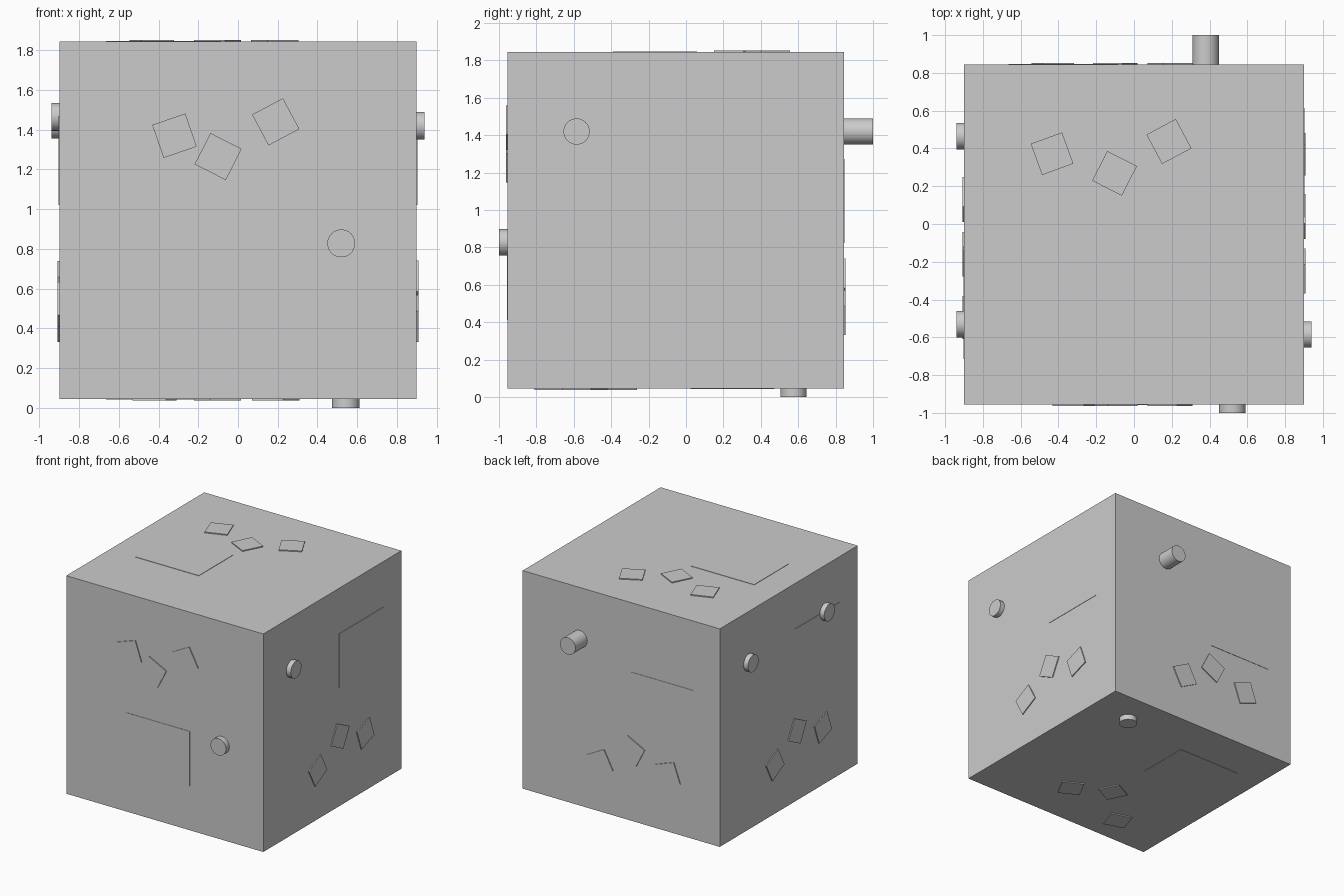
import bpy, math
from mathutils import Vector, Matrix

if "Cube" in bpy.data.objects:
    bpy.data.objects.remove(bpy.data.objects["Cube"])

X, Y, Z = Vector((1, 0, 0)), Vector((0, 1, 0)), Vector((0, 0, 1))


def frame(u, v, n, d):
    """Matrix of a cube side: u right, v up, n outward, d distance of the side."""
    m = Matrix((u, v, n)).transposed().to_4x4()
    m.translation = n * d
    return m


def box(name, side, u, v, w, h, t, angle=0):
    """Thin plate lying on a side, sunk slightly below its surface."""
    sink = 0.01
    bpy.ops.mesh.primitive_cube_add(size=1)
    o = bpy.context.object
    o.name = name
    o.matrix_world = (side @ Matrix.Translation((u, v, (t - sink) / 2))
                      @ Matrix.Rotation(math.radians(angle), 4, 'Z')
                      @ Matrix.Diagonal((w, h, t + sink, 1)))


def peg(name, side, u, v, length):
    """Round peg standing out of a side."""
    bpy.ops.mesh.primitive_cylinder_add(vertices=32, radius=0.07, depth=length + 0.01)
    o = bpy.context.object
    o.name = name
    bpy.ops.object.shade_smooth_by_angle()
    o.matrix_world = side @ Matrix.Translation((u, v, (length - 0.01) / 2))


# main cube
bpy.ops.mesh.primitive_cube_add(size=1.8, location=(0, -0.055, 0.945))
bpy.context.object.name = "cube_body"

# per side: frame, pegs (u, v, length), tiles (u, v, angle), panel (u, v)
sides = {
    "front": (frame(X, Z, -Y, 0.955), [(0.52, 0.828, 0.045)],
              [(-0.32, 1.37, 19), (-0.10, 1.265, -27), (0.19, 1.44, 28)], (-0.06, 0.637)),
    "right": (frame(Y, Z, X, 0.9), [(-0.585, 1.42, 0.04)],
              [(-0.25, 0.45, 28), (0.04, 0.623, -27), (0.37, 0.52, 20)], (0.325, 1.245)),
    "back": (frame(-X, Z, Y, 0.845), [(-0.38, 1.42, 0.155)],
             [(-0.19, 0.45, 28), (0.10, 0.623, -27), (0.43, 0.52, 20)], (0.375, 1.048)),
    "left": (frame(-Y, Z, -X, 0.9), [(-0.465, 1.425, 0.04), (0.53, 1.465, 0.04)],
             [(-0.13, 0.45, 28), (0.16, 0.62, -27), (0.495, 0.52, 20)], (0.425, 1.245)),
    "top": (frame(X, Y, Z, 1.845), [],
            [(-0.434, 0.372, 20), (-0.103, 0.268, -27), (0.185, 0.437, 28)], (-0.375, -0.165)),
    "bottom": (frame(-X, Y, -Z, -0.045), [(-0.543, 0.575, 0.045)],
               [(-0.19, -0.545, 28), (0.103, -0.38, -27), (0.42, -0.70, 18)], (0.375, 0.248)),
}

for name, (side, pegs, tiles, panel) in sides.items():
    for p in pegs:
        peg(name + "_peg", side, *p)
    for u, v, a in tiles:
        box(name + "_tile", side, u, v, 0.176, 0.176, 0.008, a)
    box(name + "_panel", side, *panel, 0.58, 0.45, 0.003)
